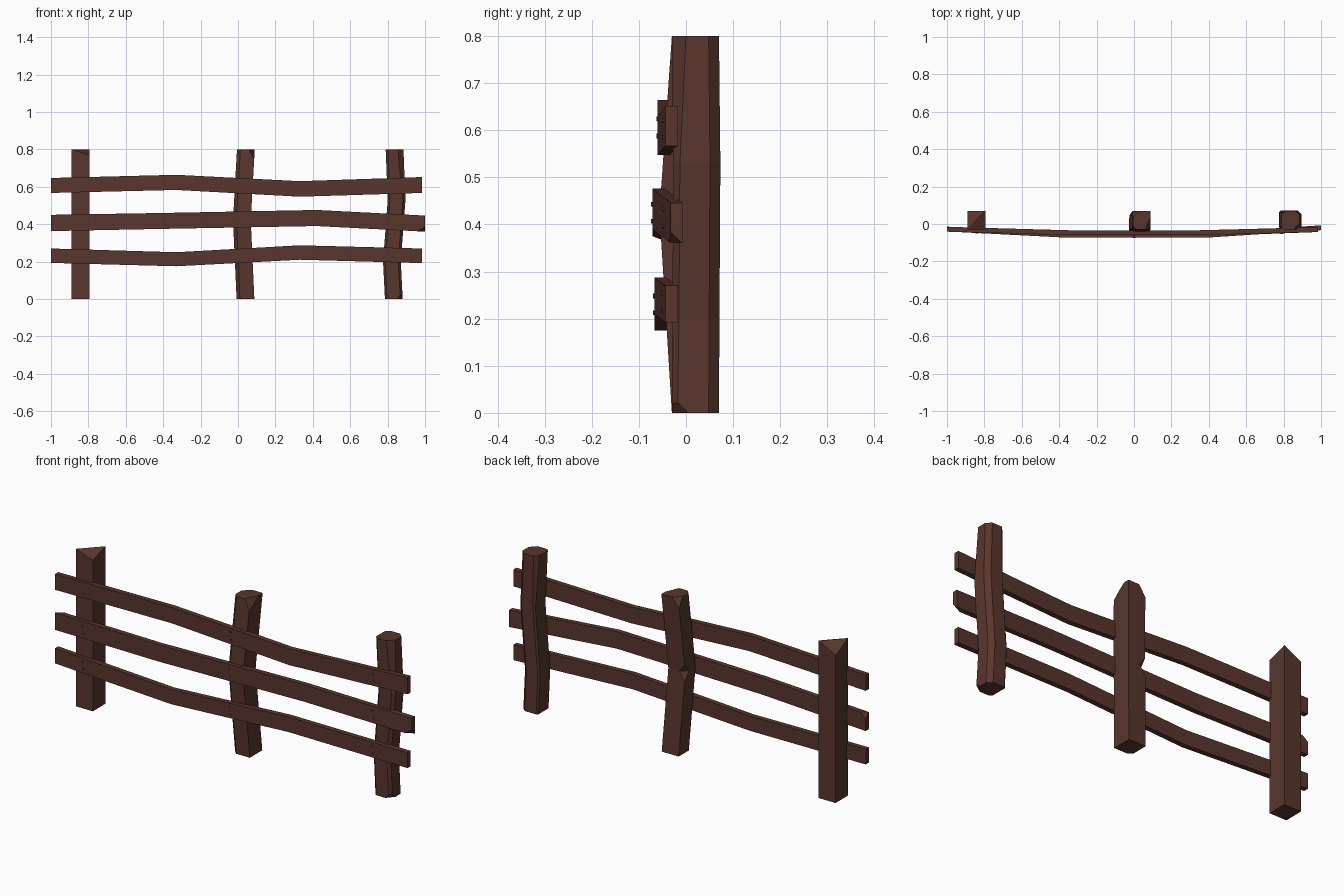
import bpy, bmesh
from mathutils import Vector

if "Cube" in bpy.data.objects:
    bpy.data.objects.remove(bpy.data.objects["Cube"])

wood = bpy.data.materials.new("dark brown wood")
wood.diffuse_color = (0.1, 0.036, 0.027, 1)
wood.use_nodes = True
wood.node_tree.nodes["Principled BSDF"].inputs["Base Color"].default_value = wood.diffuse_color


def finish(bm, name):
    bmesh.ops.remove_doubles(bm, verts=bm.verts[:], dist=0.0005)
    bmesh.ops.recalc_face_normals(bm, faces=bm.faces[:])
    me = bpy.data.meshes.new(name)
    bm.to_mesh(me)
    bm.free()
    me.materials.append(wood)
    ob = bpy.data.objects.new(name, me)
    bpy.context.collection.objects.link(ob)


def loft(rings):
    bm = bmesh.new()
    vs = [[bm.verts.new(p) for p in r] for r in rings]
    n = len(vs[0])
    for a, b in zip(vs, vs[1:]):
        for i in range(n):
            j = (i + 1) % n
            bm.faces.new((a[i], a[j], b[j], b[i]))
    bm.faces.new(vs[0][::-1])
    bm.faces.new(vs[-1])
    bmesh.ops.remove_doubles(bm, verts=bm.verts[:], dist=0.0005)
    bmesh.ops.triangulate(bm, faces=[f for f in bm.faces if len(f.verts) == 4])
    bmesh.ops.recalc_face_normals(bm, faces=bm.faces[:])
    return bm


def chip(bm, corner, dx, dy, dz):
    """Slice off a corner with a plane through three points along its edges."""
    c = Vector(corner)
    a, b, d = c + Vector((dx, 0, 0)), c + Vector((0, dy, 0)), c + Vector((0, 0, dz))
    no = (b - a).cross(d - a).normalized()
    if no.dot(c - a) < 0:
        no = -no
    bmesh.ops.bisect_plane(bm, geom=bm.verts[:] + bm.edges[:] + bm.faces[:], dist=1e-5,
                           plane_co=a, plane_no=no, clear_outer=True)
    bmesh.ops.holes_fill(bm, edges=[e for e in bm.edges if e.is_boundary], sides=0)


def post_ring(z, cx, cy, cuts, hx=0.0475, hy=0.05):
    """Rectangle with cut corners: front left, front right, back right, back left."""
    pts = []
    for k, (sx, sy) in enumerate(((-1, -1), (1, -1), (1, 1), (-1, 1))):
        c = cuts[k]
        p = [(cx + sx * (hx - c), cy + sy * hy, z), (cx + sx * hx, cy + sy * (hy - c), z)]
        pts += p[::-1] if k % 2 == 0 else p
    return pts


# Left post: straight, with two broken top corners
bm = loft([post_ring(z, -0.8425, 0.02, (0, 0, 0, 0)) for z in (0, 0.8)])
chip(bm, (-0.795, -0.03, 0.8), -0.094, 0.099, -0.032)
chip(bm, (-0.89, 0.07, 0.8), 0.094, -0.099, -0.05)
finish(bm, "left_post")

# Middle post: bent forward and left, notched on the back left edge
s = 0.018
bm = loft([post_ring(0, 0.04, 0.02, (s, 0, 0, 0)),
           post_ring(0.37, 0.023, -0.003, (s, 0, 0, 0)),
           post_ring(0.42, 0.021, -0.006, (s, 0, 0, 0.032)),
           post_ring(0.46, 0.023, -0.004, (s, 0, 0, 0)),
           post_ring(0.8, 0.042, 0.02, (s, 0, 0, 0))])
chip(bm, (0.0895, -0.03, 0.8), -0.03, 0.07, -0.06)
chip(bm, (-0.0055, 0.07, 0.8), 0.035, -0.035, -0.05)
finish(bm, "middle_post")

# Right post: S shaped with worn corners
bm = loft([post_ring(0, 0.833, 0.02, (0.012, 0.012, 0.022, 0.008)),
           post_ring(0.2, 0.823, 0.021, (0.012, 0.014, 0.022, 0.008)),
           post_ring(0.53, 0.848, 0.023, (0.012, 0.014, 0.022, 0.008)),
           post_ring(0.8, 0.837, 0.02, (0.012, 0.03, 0.022, 0.02))])
chip(bm, (0.88, -0.03, 0), -0.03, 0.035, 0.035)
finish(bm, "right_post")

# Rails: (x, bottom z, top z, front y) stations
rails = {
    "top_rail": [(-1, .567, .647, -.041), (-.33, .583, .664, -.06),
                 (.33, .547, .63, -.06), (.983, .567, .652, -.043)],
    "middle_rail": [(-1, .363, .45, -.04), (-.4, .375, .46, -.071),
                    (.42, .39, .476, -.071), (1, .36, .446, -.033)],
    "bottom_rail": [(-1, .193, .27, -.041), (-.33, .175, .25, -.067),
                    (.33, .21, .287, -.067), (.983, .192, .27, -.043)],
}
THICK = 0.026


def station(rail, x):
    for a, b in zip(rail, rail[1:]):
        if a[0] <= x <= b[0]:
            t = (x - a[0]) / (b[0] - a[0])
            return [p + (q - p) * t for p, q in zip(a, b)]


for name, rail in rails.items():
    bm = loft([[(x, y, z0), (x, y + THICK, z0), (x, y + THICK, z1), (x, y, z1)]
               for x, z0, z1, y in rail])
    if name == "middle_rail":
        chip(bm, (1, -.033, .36), -0.04, 0.024, 0.025)
        chip(bm, (-1, -.014, .45), 0.03, -0.024, -0.025)
    finish(bm, name)

    # Nail heads: two at each crossing
    bm = bmesh.new()
    for px in (-0.84, 0.0, 0.79):
        for dx, dz in ((-0.003, 0.018), (0.003, -0.018)):
            x, z0, z1, y = station(rail, px + dx)
            r = bmesh.ops.create_cone(bm, cap_ends=True, segments=6, radius1=0.005,
                                      radius2=0.005, depth=0.01)
            for v in r["verts"]:
                v.co = Vector((v.co.x + x, v.co.z + y + 0.002, v.co.y + (z0 + z1) / 2 + dz))
    finish(bm, name + "_nails")
